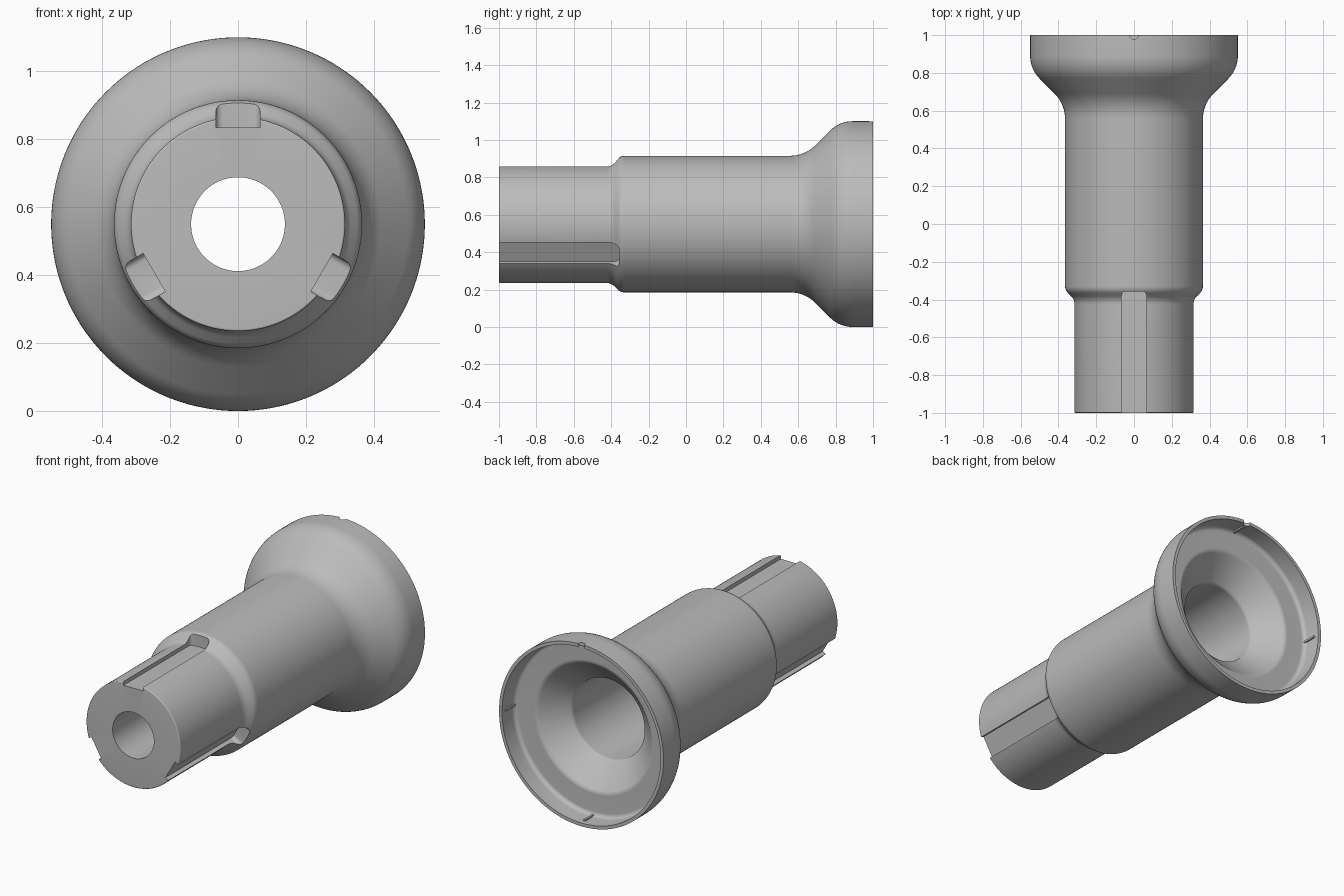
import bpy, bmesh, math
from mathutils import Vector, Matrix

AXIS_Z = 0.55
SEGMENTS = 144

if "Cube" in bpy.data.objects:
    bpy.data.objects.remove(bpy.data.objects["Cube"], do_unlink=True)

# Single plain grey for the whole part
grey = bpy.data.materials.new("plain grey")
grey.use_nodes = True
colour = (0.5, 0.5, 0.5, 1.0)
grey.diffuse_color = colour
grey.node_tree.nodes["Principled BSDF"].inputs["Base Color"].default_value = colour


def make_object(name, bm):
    bmesh.ops.recalc_face_normals(bm, faces=bm.faces)
    mesh = bpy.data.meshes.new(name)
    bm.to_mesh(mesh)
    bm.free()
    mesh.materials.append(grey)
    obj = bpy.data.objects.new(name, mesh)
    bpy.context.collection.objects.link(obj)
    return obj


def rounded(corners, steps=8):
    """Closed outline from (y, radius, fillet) corners, with arcs at the fillets."""
    points = []
    for i, (y, r, fillet) in enumerate(corners):
        here = Vector((y, r))
        if fillet == 0:
            points.append(here)
            continue
        before = (Vector(corners[i - 1][:2]) - here).normalized()
        after = (Vector(corners[(i + 1) % len(corners)][:2]) - here).normalized()
        half = before.angle(after) / 2
        centre = here + (before + after).normalized() * fillet / math.sin(half)
        reach = fillet / math.tan(half)
        start, end = here + before * reach - centre, here + after * reach - centre
        turn = start.angle_signed(end)
        for s in range(steps + 1):
            points.append(centre + Matrix.Rotation(-turn * s / steps, 2) @ start)
    return points


def lathe(name, outline):
    bm = bmesh.new()
    rings = []
    for s in range(SEGMENTS):
        a = math.tau * s / SEGMENTS
        rings.append([bm.verts.new((p.y * math.sin(a), p.x, AXIS_Z + p.y * math.cos(a)))
                      for p in outline])
    n = len(outline)
    for s in range(SEGMENTS):
        one, two = rings[s], rings[(s + 1) % SEGMENTS]
        for i in range(n):
            j = (i + 1) % n
            bm.faces.new((one[i], one[j], two[j], two[i]))
    return make_object(name, bm)


def radial_box(name, width, y0, y1, r0, r1, angle, round_end=0):
    """Box lying along the axis at an angle measured from the top."""
    bm = bmesh.new()
    bmesh.ops.create_cube(bm, size=1)
    for v in bm.verts:
        v.co = (v.co.x * width, y0 + (v.co.y + 0.5) * (y1 - y0),
                r0 + (v.co.z + 0.5) * (r1 - r0))
    if round_end:
        edges = [e for e in bm.edges
                 if all(abs(v.co.y - y1) < 1e-5 for v in e.verts)
                 and abs(e.verts[0].co.x - e.verts[1].co.x) < 1e-5]
        bmesh.ops.bevel(bm, geom=edges, offset=round_end, segments=5,
                        profile=0.5, affect='EDGES')
    bm.transform(Matrix.Translation((0, 0, AXIS_Z)) @ Matrix.Rotation(angle, 4, 'Y'))
    return make_object(name, bm)


def cut(target, cutter):
    mod = target.modifiers.new("cut", 'BOOLEAN')
    mod.operation = 'DIFFERENCE'
    mod.solver = 'EXACT'
    mod.object = cutter
    bpy.context.view_layer.objects.active = target
    bpy.ops.object.modifier_apply(modifier=mod.name)
    bpy.data.objects.remove(cutter, do_unlink=True)


# Hollow stepped sleeve: outside from front to back, then inside back to front
sleeve = lathe("flanged_sleeve", rounded([
    (-1.0, 0.138, 0),
    (-1.0, 0.315, 0.006),
    (-0.40, 0.315, 0.06),
    (-0.35, 0.365, 0.05),
    (0.635, 0.365, 0.19),
    (0.82, 0.55, 0.17),
    (1.0, 0.55, 0),
    (1.0, 0.53, 0),
    (0.88, 0.53, 0.025),
    (0.88, 0.385, 0.04),
    (0.74, 0.24, 0.03),
    (-0.30, 0.24, 0),
    (-0.30, 0.138, 0),
]))

# Three keyways along the narrow front end
for k in range(3):
    cut(sleeve, radial_box("keyway_cutter", 0.13, -1.1, -0.357, 0.285, 0.45,
                           math.tau * k / 3, 0.02))

# Small round notch at the top of the back rim
bm = bmesh.new()
bmesh.ops.create_cone(bm, cap_ends=True, segments=20, radius1=0.022, radius2=0.022, depth=0.1,
                      matrix=Matrix.Translation((0, 1.0, AXIS_Z + 0.54)))
cut(sleeve, make_object("notch_cutter", bm))

# Thin ribs on the inside wall of the flange
ribs = [radial_box("rim_rib", 0.012, 0.87, 0.97, 0.521, 0.535, math.tau * k / 4)
        for k in range(4)]

# Smooth curved surfaces, keep the machined edges crisp
bpy.ops.object.select_all(action='DESELECT')
sleeve.select_set(True)
bpy.context.view_layer.objects.active = sleeve
bpy.ops.object.shade_smooth_by_angle(angle=math.radians(30))
